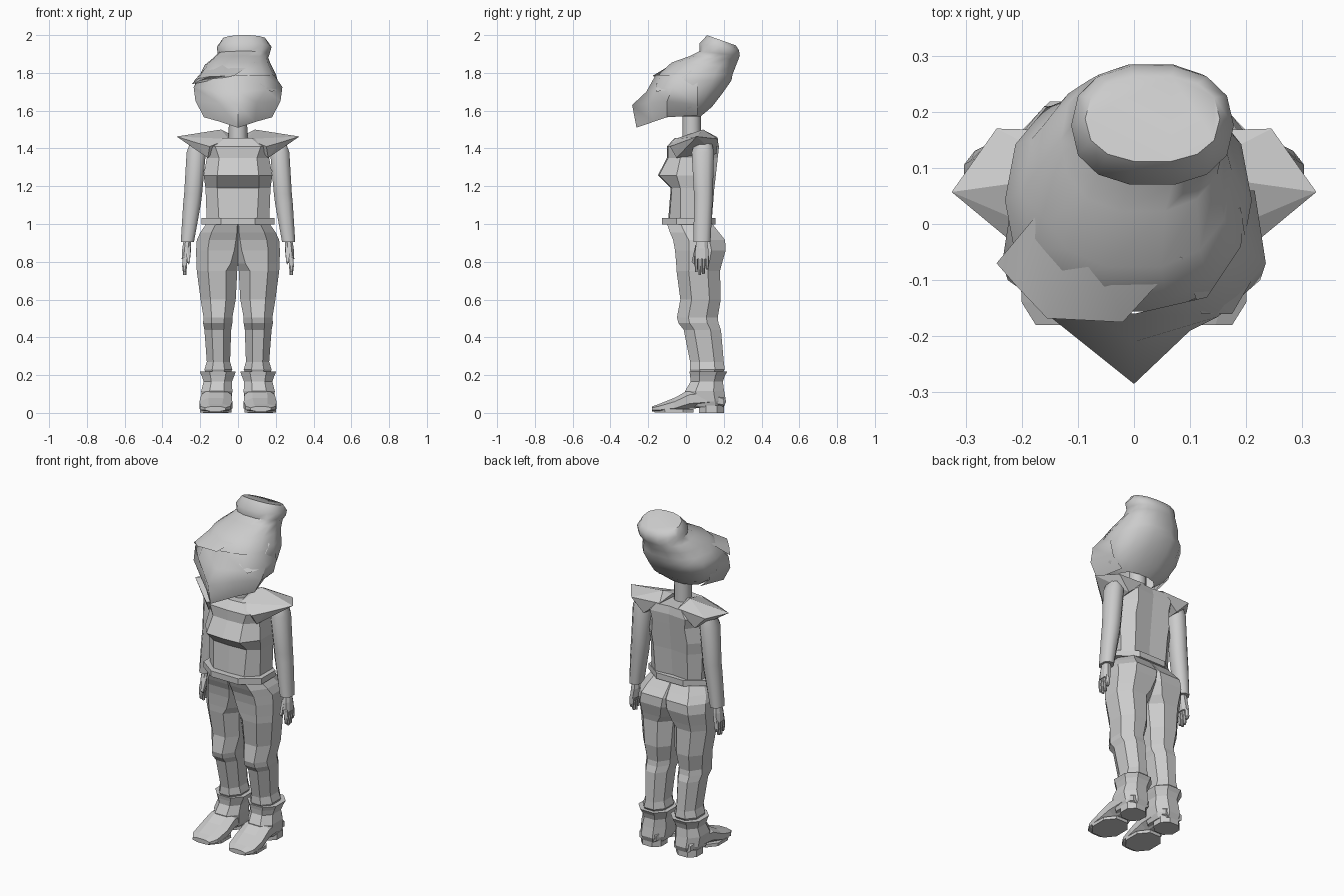
import bpy, bmesh
from math import sin, cos, pi, copysign


def finish(name, bm, mirror=False, smooth=False):
    bmesh.ops.recalc_face_normals(bm, faces=bm.faces)
    me = bpy.data.meshes.new(name)
    bm.to_mesh(me)
    bm.free()
    ob = bpy.data.objects.new(name, me)
    bpy.context.collection.objects.link(ob)
    if smooth:
        bpy.ops.object.select_all(action='DESELECT')
        ob.select_set(True)
        bpy.context.view_layer.objects.active = ob
        bpy.ops.object.shade_smooth_by_angle(angle=0.9)
    if mirror:
        ob.modifiers.new("Mirror", 'MIRROR').merge_threshold = 0.002
    return ob


def loft(name, rings, mirror=False, smooth=False, closed=True, caps=(True, True), skip=None):
    """Skin matching point rings; drop faces on the mirror plane or where skip(centre) is true."""
    bm = bmesh.new()
    rows = [[bm.verts.new(p) for p in r] for r in rings]
    n = len(rows[0])
    for a, b in zip(rows, rows[1:]):
        for i in range(n if closed else n - 1):
            j = (i + 1) % n
            f = [a[i], a[j], b[j], b[i]]
            if mirror and all(abs(v.co.x) < 0.001 for v in f):
                continue
            if skip and skip(sum((v.co for v in f), f[0].co * 0) / 4):
                continue
            bm.faces.new(f)
    for cap, row in zip(caps, (rows[0], rows[-1])):
        if cap:
            bm.faces.new(row)
    return finish(name, bm, mirror, smooth)


def hull(name, pts, mirror=False, smooth=False):
    bm = bmesh.new()
    for p in pts:
        bm.verts.new(p)
    bmesh.ops.convex_hull(bm, input=bm.verts)
    return finish(name, bm, mirror, smooth)


def octagon(a0, a1, b0, b1, ci=0.27, co=0.27):
    """Eight corner points; ci / co are the chamfers on the a0 / a1 side."""
    a, b = a1 - a0, b1 - b0
    return [(a0, b0 + ci * b), (a0 + ci * a, b0), (a1 - co * a, b0), (a1, b0 + co * b),
            (a1, b1 - co * b), (a1 - co * a, b1), (a0 + ci * a, b1), (a0, b1 - ci * b)]


def level(z, *args):
    return [(a, b, z) for a, b in octagon(*args)]


def upright(y, *args):
    return [(a, y, b) for a, b in octagon(*args)]


def oval(zf, zb, xc, hx, yf, yb, n=14):
    """Tilted squarish oval for the hair."""
    out = []
    for i in range(n):
        t = 2 * pi * i / n
        c, s = [copysign(abs(v) ** 0.85, v) for v in (cos(t), sin(t))]
        k = (s + 1) / 2
        out.append((xc + hx * c, yf + (yb - yf) * k, zf + (zb - zf) * k))
    return out


# Hair shell with raised bun at the back, open below and behind the face
loft("hair", [oval(*r) for r in [
    (1.57, 1.57, 0, .12, -.09, .08), (1.62, 1.62, 0, .19, -.11, .14),
    (1.69, 1.69, -.01, .215, -.14, .195), (1.76, 1.76, -.01, .22, -.16, .245),
    (1.80, 1.79, 0, .20, -.14, .25), (1.855, 1.83, 0, .175, -.08, .265),
    (1.89, 1.87, .015, .145, .02, .28), (1.915, 1.89, .03, .138, .068, .287),
    (1.955, 1.92, .033, .145, .068, .283), (2.0, 1.945, .033, .12, .11, .265)]],
    smooth=True, caps=(False, True), skip=lambda c: c.z < 1.76 and c.y < -.05)

# Face wedge with a low pointed chin, an open sheet joined to the hair
loft("face_mask", [
    [(-b, .06, zb), (-w, yw, z), (-m, ym, zm), (0, yc, zc), (m, ym, zm), (w, yw, z), (b, .06, zb)]
    for b, zb, w, yw, z, m, ym, zm, yc, zc in [
        (.195, 1.79, .19, -.04, 1.79, .13, -.13, 1.79, -.16, 1.79),
        (.215, 1.71, .235, -.07, 1.725, .15, -.165, 1.71, -.21, 1.70),
        (.195, 1.63, .225, -.10, 1.65, .10, -.19, 1.64, -.285, 1.63),
        (.135, 1.575, .18, -.10, 1.565, .09, -.175, 1.54, -.262, 1.51)]],
    smooth=True, closed=False, caps=(False, False))

# Swept fringe locks
hull("left_fringe", [(-.245, -.07, 1.74), (-.21, -.11, 1.77), (-.155, -.168, 1.78), (-.02, -.175, 1.785),
                     (.085, -.06, 1.855), (-.17, .02, 1.83), (-.06, -.05, 1.86)], smooth=True)
hull("right_fringe", [(.085, -.06, 1.855), (.12, -.16, 1.74), (.175, -.16, 1.70), (.21, -.10, 1.71),
                      (.19, .03, 1.81), (.13, .0, 1.845)], smooth=True)

# Neck
bm = bmesh.new()
bmesh.ops.create_cone(bm, cap_ends=True, segments=12, radius1=.05, radius2=.048, depth=.2)
bmesh.ops.translate(bm, verts=bm.verts, vec=(0, .03, 1.51))
finish("neck", bm, smooth=True)


# Torso: broad chest with a sharp overhang above the waist
def torso_ring(z, hx, flat, yf, ys, yb):
    half = [(flat, yf), (hx, ys), (hx, .09), (hx * .65, yb)]
    return ([(0, yf - .006, z)] + [(x, y, z) for x, y in half] + [(0, yb - .01, z)]
            + [(-x, y, z) for x, y in reversed(half)])


loft("vest", [torso_ring(*r) for r in [
    (1.0, .165, .10, -.09, -.03, .135), (1.19, .172, .11, -.075, -.03, .15),
    (1.258, .182, .11, -.143, -.05, .158), (1.35, .165, .10, -.095, -.03, .168),
    (1.41, .18, .12, -.095, -.02, .175), (1.455, .13, .07, -.055, 0, .165)]])

# Flared shoulder pads
hull("shoulder_pads", [(.05, -.06, 1.45), (.05, .06, 1.48), (.09, .09, 1.5), (.06, .165, 1.46),
                       (.325, .057, 1.463), (.245, .17, 1.45), (.22, -.03, 1.43),
                       (.15, -.085, 1.41), (.16, -.05, 1.35), (.17, .16, 1.37)], mirror=True)

# Sleeves
loft("sleeves", [level(*r) for r in [
    (1.44, .185, .25, .05, .135), (1.38, .17, .272, .03, .148), (1.16, .19, .285, .042, .142),
    (1.11, .196, .29, .042, .14), (.905, .233, .303, .04, .13)]], mirror=True, smooth=True)

# Hands with fingers and thumb
loft("palms", [level(*r) for r in [
    (.92, .25, .287, .06, .11), (.87, .25, .295, .05, .118), (.815, .26, .298, .045, .122)]], mirror=True)
for i, tip in enumerate((.745, .73, .735, .76)):
    y = .046 + i * .019
    loft("finger_%d" % (i + 1), [level(.83, .265, .292, y, y + .018), level(.78, .27, .296, y, y + .018),
                                 level(tip, .274, .29, y + .002, y + .015)], mirror=True)
hull("thumbs", [(.25, .06, .88), (.275, .05, .89), (.25, .075, .85), (.255, .03, .80),
                (.27, .03, .80), (.26, .045, .785)], mirror=True)

# Belt
loft("belt", [level(z, -.193, .193, -.128, .155) for z in (.997, 1.032)])

# Trousers: each half runs from waist to ankle, meeting at the middle
loft("trousers", [level(*r) for r in [
    (1.0, 0, .168, -.1, .14, .02, .3), (.955, 0, .20, -.085, .175, .03, .3),
    (.915, 0, .218, -.068, .207, .05, .3), (.86, 0, .222, -.058, .21, .09, .28),
    (.79, 0, .22, -.052, .19, .18, .28), (.75, .004, .218, -.05, .18, .28, .28),
    (.60, .012, .198, -.03, .184, .28, .28), (.505, .03, .182, -.048, .168, .28, .28),
    (.475, .03, .185, -.04, .172, .28, .28), (.44, .036, .178, -.012, .185, .28, .28),
    (.27, .042, .165, .022, .2, .28, .28), (.23, .03, .178, .02, .205, .28, .28),
    (.19, .05, .165, .04, .18, .28, .28)]], mirror=True)

# Boots: shaft, foot, sole and heel
loft("boot_shafts", [level(*r) for r in [
    (.218, .012, .202, .018, .218), (.195, .02, .192, .022, .205), (.165, .032, .182, .024, .195),
    (.115, .03, .195, -.005, .202), (.06, .034, .19, .0, .212), (.03, .045, .18, .02, .2)]], mirror=True)
loft("boot_feet", [upright(*r) for r in [
    (.2, .06, .17, .025, .09), (.12, .035, .19, .03, .13), (.02, .034, .195, .022, .125),
    (-.06, .03, .204, .004, .08), (-.14, .04, .20, .004, .048), (-.18, .065, .175, .008, .034)]], mirror=True)
loft("boot_soles", [level(z, .034, .202, y, .04) for z, y in ((.002, -.165), (.02, -.172))], mirror=True)
loft("boot_heels", [level(z, .05, .185, .07, .2) for z in (0, .04)], mirror=True)
